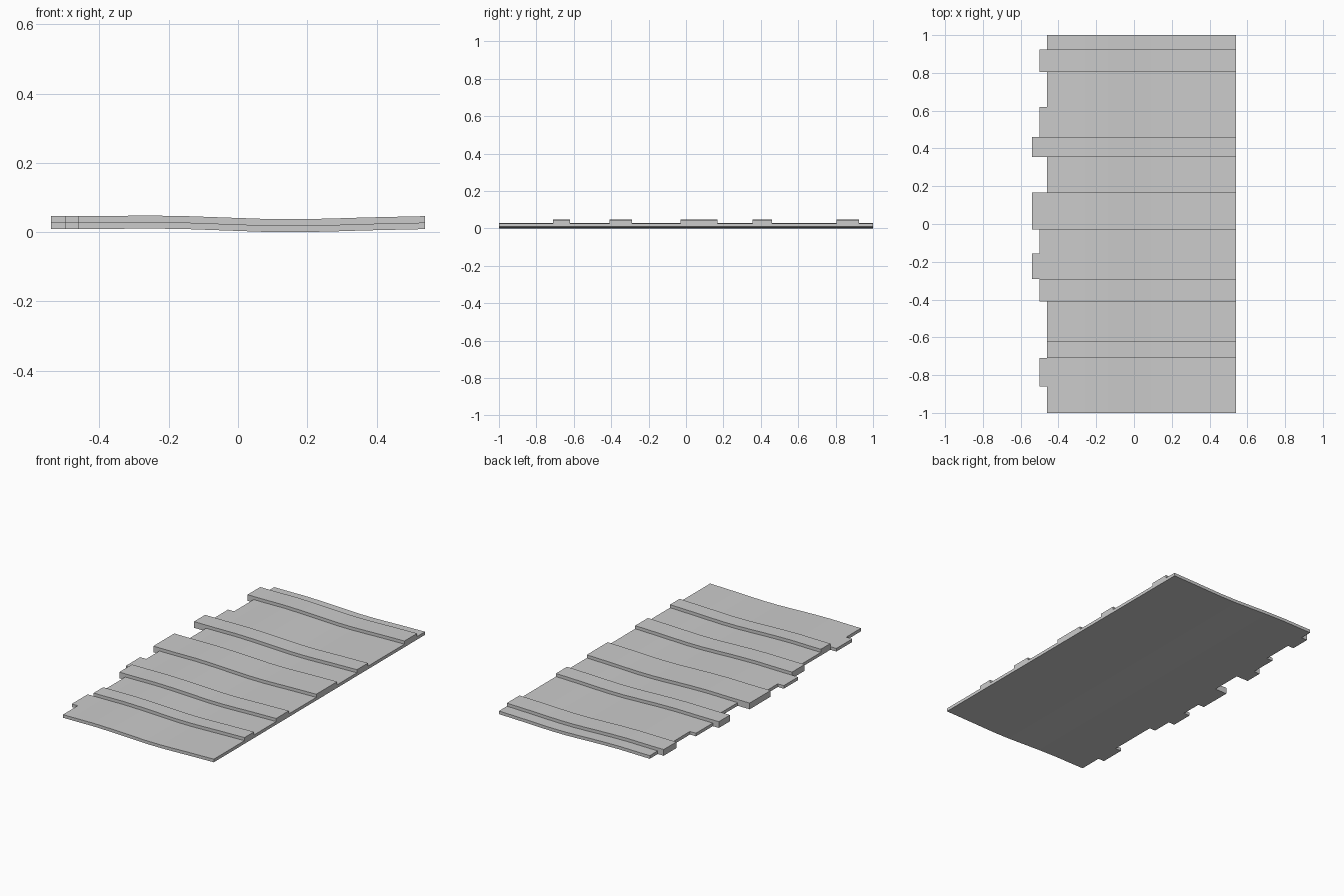
import bpy, bmesh

if "Cube" in bpy.data.objects:
    bpy.data.objects.remove(bpy.data.objects["Cube"])

T = 0.0187  # thickness of the sheet and of each raised batten

# Wavy cross-section: x position and underside height
WAVE = [(-0.54, 0.0085), (-0.50, 0.0085), (-0.46, 0.0085), (-0.40, 0.0088),
        (-0.26, 0.0107), (-0.14, 0.0085), (0.0, 0.0035), (0.09, 0.0003),
        (0.19, 0.0), (0.28, 0.0022), (0.37, 0.005), (0.54, 0.0088)]

# Strips along y: end y, index of the ragged left edge in WAVE, layers high
Y_START = -1.0
STRIPS = [(-0.86, 2, 1), (-0.71, 1, 1), (-0.62, 2, 2), (-0.41, 2, 1),
          (-0.29, 1, 2), (-0.155, 0, 1), (-0.03, 1, 1), (0.168, 0, 2),
          (0.355, 2, 1), (0.46, 0, 2), (0.62, 1, 1), (0.805, 2, 1),
          (0.925, 1, 2), (1.0, 2, 1)]

ys = [Y_START] + [s[0] for s in STRIPS]
nx, ny = len(WAVE) - 1, len(STRIPS)


def solid(i, j, k):
    """True where the layered sheet fills cell column i, strip j, layer k."""
    if not (0 <= i < nx and 0 <= j < ny and k >= 0):
        return False
    _, left, layers = STRIPS[j]
    return i >= left and k < layers


# Outward-facing corners for each side of a cell
SIDES = {
    (0, 0, -1): [(0, 0, 0), (0, 1, 0), (1, 1, 0), (1, 0, 0)],
    (0, 0, 1): [(0, 0, 1), (1, 0, 1), (1, 1, 1), (0, 1, 1)],
    (-1, 0, 0): [(0, 0, 0), (0, 0, 1), (0, 1, 1), (0, 1, 0)],
    (1, 0, 0): [(1, 0, 0), (1, 1, 0), (1, 1, 1), (1, 0, 1)],
    (0, -1, 0): [(0, 0, 0), (1, 0, 0), (1, 0, 1), (0, 0, 1)],
    (0, 1, 0): [(0, 1, 0), (0, 1, 1), (1, 1, 1), (1, 1, 0)],
}

# One watertight skin around the sheet and its battens
bm = bmesh.new()
verts = {}


def vert(i, j, k):
    if (i, j, k) not in verts:
        x, z = WAVE[i]
        verts[i, j, k] = bm.verts.new((x, ys[j], z + k * T))
    return verts[i, j, k]


for i in range(nx):
    for j in range(ny):
        for k in range(2):
            if not solid(i, j, k):
                continue
            for (dx, dy, dz), corners in SIDES.items():
                if not solid(i + dx, j + dy, k + dz):
                    bm.faces.new([vert(i + a, j + b, k + c) for a, b, c in corners])

mesh = bpy.data.meshes.new("battened_roof_sheet")
bm.to_mesh(mesh)
bm.free()
roof = bpy.data.objects.new("battened_roof_sheet", mesh)
bpy.context.collection.objects.link(roof)
